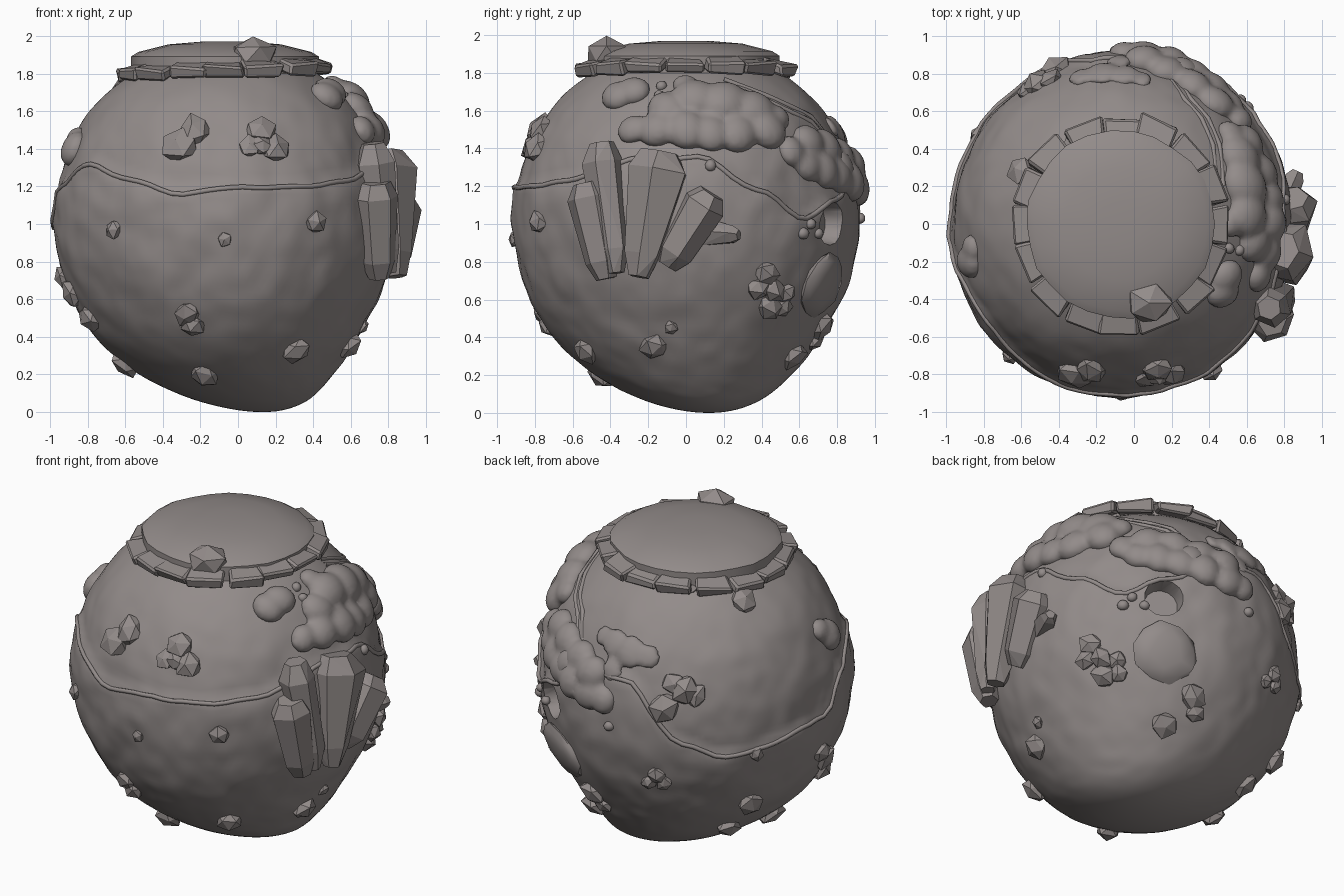
import bpy, bmesh, math, random
from mathutils import Vector, Matrix, noise
from mathutils.bvhtree import BVHTree

random.seed(4)
if "Cube" in bpy.data.objects:
    bpy.data.objects.remove(bpy.data.objects["Cube"])

stone = bpy.data.materials.new("warm grey stone")
stone.use_nodes = True
COLOR = (0.29, 0.26, 0.253, 1)
stone.diffuse_color = COLOR
stone.node_tree.nodes["Principled BSDF"].inputs["Base Color"].default_value = COLOR

CENTRE = Vector((0, 0, 1))


def finish(bm, name, smooth=None):
    mesh = bpy.data.meshes.new(name)
    bm.normal_update()
    bm.to_mesh(mesh)
    bm.free()
    ob = bpy.data.objects.new(name, mesh)
    bpy.context.collection.objects.link(ob)
    mesh.materials.append(stone)
    if smooth:
        shade(ob, smooth)
    return ob


def shade(ob, angle):
    bpy.ops.object.select_all(action='DESELECT')
    ob.select_set(True)
    bpy.context.view_layer.objects.active = ob
    bpy.ops.object.shade_smooth_by_angle(angle=math.radians(angle))


def apply_modifiers(ob):
    bpy.context.view_layer.objects.active = ob
    for m in list(ob.modifiers):
        bpy.ops.object.modifier_apply(modifier=m.name)


# Height of the strata seam around the globe: azimuth in degrees, z
SEAM = [(-180, 1.0), (-165, 1.22), (-145, 1.34), (-128, 1.27), (-105, 1.18), (-90, 1.21),
        (-60, 1.22), (-45, 1.25), (-15, 1.37), (5, 1.37), (25, 1.2), (42, 1.05),
        (60, 1.15), (80, 1.35), (98, 1.35), (120, 1.0), (135, 0.91), (180, 1.0)]


def seam_height(az):
    for (a, p), (b, q) in zip(SEAM, SEAM[1:]):
        if a <= az <= b:
            t = (az - a) / (b - a)
            return p + (q - p) * t * t * (3 - 2 * t)
    return 1.0


# Globe: lopsided sphere, stepped inwards above the seam
bm = bmesh.new()
bmesh.ops.create_icosphere(bm, subdivisions=6, radius=1)
for v in bm.verts:
    u = v.co.copy()
    z = 0.97 + 0.97 * u.z
    k = 0.91 + 0.08 * u.z
    az = math.degrees(math.atan2(u.y, u.x))
    above = min(1, max(0, (z - seam_height(az)) / 0.05 + 0.5))
    k -= 0.022 * above
    k += 0.014 * noise.noise(u * 4) + 0.008 * noise.noise(u * 9)
    drift = 0.2 * max(0, -u.z) ** 5
    v.co = (u.x * k - 0.07 + drift, u.y * k * 1.01 + 0.6 * drift, z)
bm.normal_update()
surface = BVHTree.FromBMesh(bm)
globe = finish(bm, "globe")

# Directions along which points are projected onto the globe: azimuth, elevation
AIM = {"F": (-90, 0), "R": (0, 0), "L": (180, 0), "T": (-90, 90),
       "BL": (135, 25), "BR": (45, -25)}


def on_globe(aim, a, b):
    az, el = (math.radians(d) for d in AIM[aim])
    toward = Vector((math.cos(az) * math.cos(el), math.sin(az) * math.cos(el), math.sin(el)))
    right = Vector((-math.sin(az), math.cos(az), 0))
    up = toward.cross(right)
    if aim in "FRL":
        b -= 1
    start = CENTRE + right * a + up * b
    hit, normal, _, _ = surface.ray_cast(start + toward * 3, -toward)
    if hit is None:
        hit, normal, _, _ = surface.find_nearest(start)
    return hit, (hit - CENTRE).normalized()


def seat(point, normal):
    return Matrix.Translation(point) @ normal.to_track_quat('Z', 'Y').to_matrix().to_4x4()


def add_blob(bm, matrix, size, detail, jitter):
    made = bmesh.ops.create_icosphere(bm, subdivisions=detail, radius=1)["verts"]
    for v in made:
        v.co *= 1 + random.uniform(-jitter, jitter)
        v.co = matrix @ Vector(c * s for c, s in zip(v.co, size))


def rocks(name, aim, items, flat=0.75, detail=1, jitter=0.14, smooth=None):
    bm = bmesh.new()
    for a, b, r in items:
        p, n = on_globe(aim, a, b)
        turn = Matrix.Rotation(random.uniform(0, 6), 4, 'Z')
        add_blob(bm, seat(p, n) @ turn, (r * 1.1, r, r * flat), detail, jitter)
    return finish(bm, name, smooth)


def lumps(name, aim, items, flat):
    # Overlapping mounds fused into one soft mass
    ob = rocks(name, aim, items, flat, 3, 0.0)
    m = ob.modifiers.new("fuse", 'REMESH')
    m.mode, m.voxel_size = 'VOXEL', 0.02
    m = ob.modifiers.new("soften", 'SMOOTH')
    m.iterations = 2
    apply_modifiers(ob)
    shade(ob, 60)


# Crater cut into the globe
p, n = on_globe("BR", 0.25, 0.36)
bm = bmesh.new()
bmesh.ops.create_cone(bm, cap_ends=True, segments=14, radius1=0.1, radius2=0.14, depth=0.24,
                      matrix=seat(p + n * 0.02, n))
cutter = finish(bm, "crater_cutter")
cutter.hide_render = True
cut = globe.modifiers.new("crater", 'BOOLEAN')
cut.operation, cut.object, cut.solver = 'DIFFERENCE', cutter, 'EXACT'
apply_modifiers(globe)
bpy.data.objects.remove(cutter)
shade(globe, 35)


# Raised veins following the seam and the crack near the top
def vein(name, points, radius, cyclic=False):
    curve = bpy.data.curves.new(name, 'CURVE')
    curve.dimensions = '3D'
    curve.bevel_depth, curve.bevel_resolution = radius, 1
    line = curve.splines.new('POLY')
    line.points.add(len(points) - 1)
    for slot, q in zip(line.points, points):
        slot.co = (*q, 1)
    line.use_cyclic_u = cyclic
    curve.materials.append(stone)
    bpy.context.collection.objects.link(bpy.data.objects.new(name, curve))


path = []
for az in range(-180, 180, 4):
    a = math.radians(az)
    h = seam_height(az) - 0.02 + 0.012 * noise.noise(Vector((az * 0.1, 0, 0)))
    out = Vector((math.cos(a), math.sin(a), 0))
    path.append(surface.ray_cast(Vector((-0.07, 0, h)) + out * 3, -out)[0])
vein("seam_ridge", path, 0.014, True)
for i, shift in enumerate((0, 0.035)):
    vein(f"crack_ridge_{i}", [on_globe("T", x + shift, y)[0] for x, y in (
        (0.05, 0.88), (0.17, 0.8), (0.27, 0.66), (0.36, 0.56), (0.42, 0.42), (0.44, 0.2))], 0.014)

# Top cap: domed slab with an uneven rim
bm = bmesh.new()
rings = []
for r, z in ((0.5, 1.8), (0.5, 1.89), (0.46, 1.915), (0.3, 1.955), (0.12, 1.97)):
    ring = []
    for i in range(26):
        a = i * math.tau / 26
        q = r * (1 + 0.035 * noise.noise(Vector((math.cos(a) * 3, math.sin(a) * 3, 1))))
        ring.append(bm.verts.new((q * math.cos(a) - 0.07, q * math.sin(a), z)))
    rings.append(ring)
for low, high in zip(rings, rings[1:]):
    for i in range(26):
        j = (i + 1) % 26
        bm.faces.new((low[i], low[j], high[j], high[i]))
bm.faces.new(rings[-1])
finish(bm, "top_cap", 30)

# Collar of paving stones around the cap
bm = bmesh.new()
COUNT = 16
for i in range(COUNT):
    a = (i + random.uniform(-0.1, 0.1)) * math.tau / COUNT
    r = 0.51 + random.uniform(-0.015, 0.015)
    x, y = r * math.cos(a) - 0.07, r * math.sin(a)
    place = (Matrix.Translation((x, y, 1.825 + 0.04 * x)) @ Matrix.Rotation(a, 4, 'Z')
             @ Matrix.Rotation(0.25, 4, 'Y'))
    made = bmesh.ops.create_cube(bm, size=1)["verts"]
    for v in made:
        v.co = place @ Vector((v.co.x * 0.13, v.co.y * (0.2 + 0.03 * v.co.x), v.co.z * 0.065))
        v.co += Vector(random.uniform(-0.012, 0.012) for _ in range(3))
collar = finish(bm, "collar_stones")
collar.modifiers.new("worn_edges", 'BEVEL').width = 0.012

# Boulder resting on the cap
bm = bmesh.new()
add_blob(bm, Matrix.Translation((0.08, -0.42, 1.9)), (0.13, 0.11, 0.09), 1, 0.1)
finish(bm, "cap_boulder")


# Large crystal outcrop
def shard(name, foot, tip, r_foot, r_tip, sides=6):
    foot, tip = Vector(foot), Vector(tip)
    axis = tip - foot
    frame = seat(foot, axis.normalized())
    bm = bmesh.new()
    for t, r in ((0, r_foot * 0.55), (0.18, r_foot), (0.85, r_tip), (1, r_tip * 0.6)):
        for i in range(sides):
            a = i * math.tau / sides + 0.4
            q = r * random.uniform(0.88, 1.08)
            bm.verts.new(frame @ Vector((q * math.cos(a), q * math.sin(a), t * axis.length)))
    bmesh.ops.convex_hull(bm, input=bm.verts)
    bmesh.ops.dissolve_limit(bm, angle_limit=0.12, verts=bm.verts, edges=bm.edges)
    finish(bm, name)


shard("outcrop_front", (0.75, -0.42, 0.71), (0.73, -0.52, 1.22), 0.1, 0.13)
shard("outcrop_tall", (0.8, -0.37, 0.74), (0.72, -0.45, 1.43), 0.08, 0.11)
shard("outcrop_middle", (0.84, -0.25, 0.72), (0.78, -0.13, 1.38), 0.1, 0.18)
shard("outcrop_leaning", (0.8, -0.1, 0.78), (0.85, 0.14, 1.16), 0.11, 0.13)
shard("outcrop_small", (0.76, 0.05, 0.95), (0.87, 0.28, 0.94), 0.08, 0.05, 5)

# Soft mossy masses
lumps("side_mound", "R", [
    (-0.28, 1.5, 0.08), (-0.15, 1.5, 0.1), (0, 1.5, 0.11), (0.13, 1.48, 0.1), (0.27, 1.48, 0.11),
    (0.42, 1.5, 0.11), (0.47, 1.56, 0.08), (-0.1, 1.61, 0.1), (0.05, 1.66, 0.12),
    (0.2, 1.64, 0.13), (0.35, 1.6, 0.12), (0, 1.73, 0.07)], 0.75)
lumps("back_mound", "BR", [
    (0, 0.68, 0.08), (0.1, 0.62, 0.09), (0.22, 0.6, 0.1), (0.35, 0.56, 0.1), (0.48, 0.52, 0.1),
    (0.6, 0.46, 0.1), (0.68, 0.42, 0.08), (0.15, 0.71, 0.1), (0.3, 0.68, 0.1),
    (0.45, 0.62, 0.1), (0.58, 0.56, 0.1)], 0.75)
lumps("upper_patch", "T", [(-0.28, 0.78, 0.07), (-0.17, 0.8, 0.09), (-0.05, 0.79, 0.08),
                           (0.04, 0.77, 0.06), (-0.08, 0.86, 0.07)], 0.4)
lumps("round_boulders", "T", [(0.25, 0.81, 0.1), (0.31, 0.79, 0.07), (0.47, -0.36, 0.09),
                              (0.49, -0.28, 0.09), (-0.87, -0.2, 0.09), (-0.86, -0.13, 0.07)], 0.75)
rocks("flat_boulder", "BR", [(0.25, 0.03, 0.18)], 0.3, 2, 0.05, 40)

# Scattered rocks and clusters
rocks("front_cluster_a", "F", [(-0.31, 1.42, 0.1), (-0.23, 1.5, 0.09)])
rocks("front_cluster_b", "F", [(0.12, 1.5, 0.08), (0.2, 1.4, 0.08), (0.06, 1.41, 0.06),
                               (0.13, 1.42, 0.06)])
rocks("front_pebbles", "F", [(-0.66, 0.97, 0.05), (-0.07, 0.92, 0.04), (0.41, 1.01, 0.06)], 0.9)
rocks("front_low_rocks", "F", [(-0.27, 0.52, 0.07), (-0.24, 0.46, 0.07), (-0.18, 0.2, 0.08),
                               (0.31, 0.33, 0.08), (-0.61, 0.25, 0.08)])
rocks("flank_rocks", "L", [(0.05, 0.72, 0.07), (0.15, 0.63, 0.08), (0.25, 0.5, 0.08)])
rocks("side_rocks", "R", [(-0.17, 0.35, 0.075), (-0.08, 0.45, 0.04), (0.57, 0.3, 0.08),
                          (0.72, 0.46, 0.08), (0.68, 0.38, 0.06)])
rocks("side_cluster", "R", [(0.43, 0.74, 0.07), (0.38, 0.66, 0.06), (0.46, 0.65, 0.07),
                            (0.53, 0.63, 0.06), (0.44, 0.56, 0.07), (0.51, 0.56, 0.06)], 0.9)
rocks("back_low_rocks", "BR", [(0.64, -0.7, 0.08), (0.84, -0.58, 0.08)])
rocks("back_cluster_a", "BL", [(-0.16, -0.1, 0.09), (-0.22, -0.06, 0.07), (-0.1, -0.13, 0.07)])
rocks("back_cluster_b", "BL", [(-0.32, -0.58, 0.06), (-0.36, -0.62, 0.05), (-0.28, -0.63, 0.05)])
rocks("back_pebble", "BL", [(0.25, -0.5, 0.045)], 0.9)
rocks("shoulder_rocks", "T", [(-0.6, 0.28, 0.08), (-0.42, 0.82, 0.1), (-0.34, 0.43, 0.035)])
rocks("side_pebbles", "R", [(0.62, 0.95, 0.032), (0.66, 1.0, 0.028), (0.7, 0.95, 0.028),
                            (0.92, 1.03, 0.03), (0.13, 1.31, 0.03), (-0.13, 1.73, 0.028),
                            (-0.14, 1.68, 0.028)], 1.0, 2, 0.04, 60)
